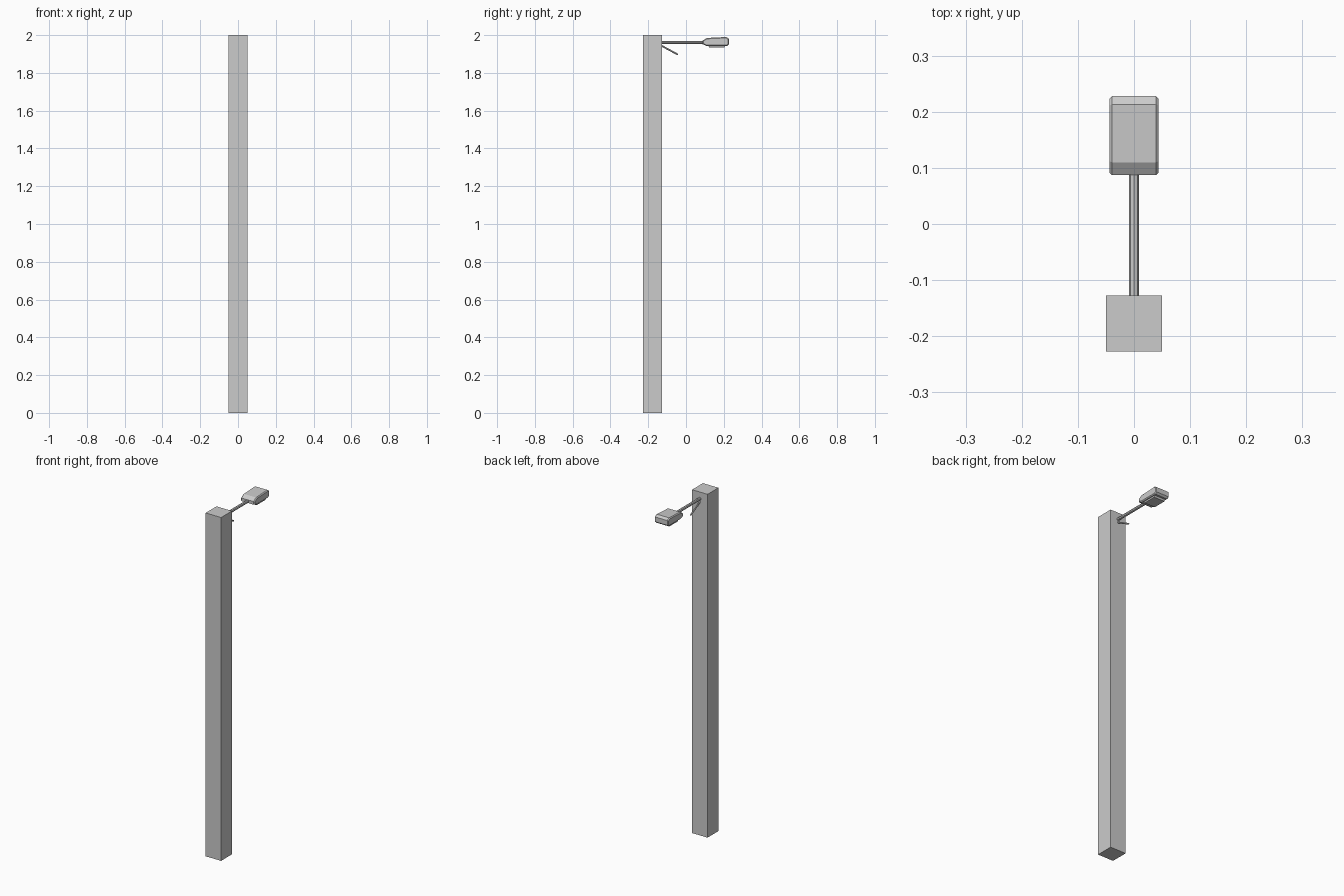
import bpy, bmesh
from mathutils import Vector

if "Cube" in bpy.data.objects:
    bpy.data.objects.remove(bpy.data.objects["Cube"])


def finish(name, bm):
    bmesh.ops.recalc_face_normals(bm, faces=bm.faces[:])
    me = bpy.data.meshes.new(name)
    bm.to_mesh(me)
    bm.free()
    ob = bpy.data.objects.new(name, me)
    bpy.context.collection.objects.link(ob)
    return ob


def extruded(name, profile, half, bevel=0):
    """Side profile (y, z) extruded across x, with optional chamfer."""
    bm = bmesh.new()
    f = bm.faces.new([bm.verts.new((-half, y, z)) for y, z in profile])
    ext = bmesh.ops.extrude_face_region(bm, geom=[f])
    moved = [v for v in ext["geom"] if isinstance(v, bmesh.types.BMVert)]
    bmesh.ops.translate(bm, verts=moved, vec=(2 * half, 0, 0))
    if bevel:
        rims = [e for e in bm.edges
                if abs(e.verts[0].co.x - e.verts[1].co.x) < 1e-6]
        bmesh.ops.bevel(bm, geom=rims, offset=bevel, segments=1,
                        affect='EDGES', profile=0.5)
    return finish(name, bm)


def rod(name, a, b, r, sides=8):
    a, b = Vector(a), Vector(b)
    bm = bmesh.new()
    bmesh.ops.create_cone(bm, cap_ends=True, segments=sides,
                          radius1=r, radius2=r, depth=(b - a).length)
    ob = finish(name, bm)
    ob.location = (a + b) / 2
    ob.rotation_euler = (b - a).to_track_quat('Z', 'Y').to_euler()
    return ob


# square post
extruded("post", [(-0.227, 0), (-0.127, 0), (-0.127, 2), (-0.227, 2)], 0.05)

# horizontal arm and short angled rod below it
rod("arm", (0, -0.13, 1.961), (0, 0.095, 1.961), 0.0085)
rod("angled_rod", (0, -0.13, 1.944), (0, -0.043, 1.897), 0.0045)

# wedge-nosed lamp housing
extruded("lamp_housing", [
    (0.087, 1.952), (0.087, 1.970), (0.110, 1.985), (0.213, 1.990),
    (0.228, 1.980), (0.228, 1.952), (0.218, 1.943), (0.108, 1.943)],
    0.044, 0.005)

# lens panel under the housing
extruded("lamp_lens", [
    (0.118, 1.945), (0.208, 1.945), (0.202, 1.934), (0.124, 1.934)], 0.034)
